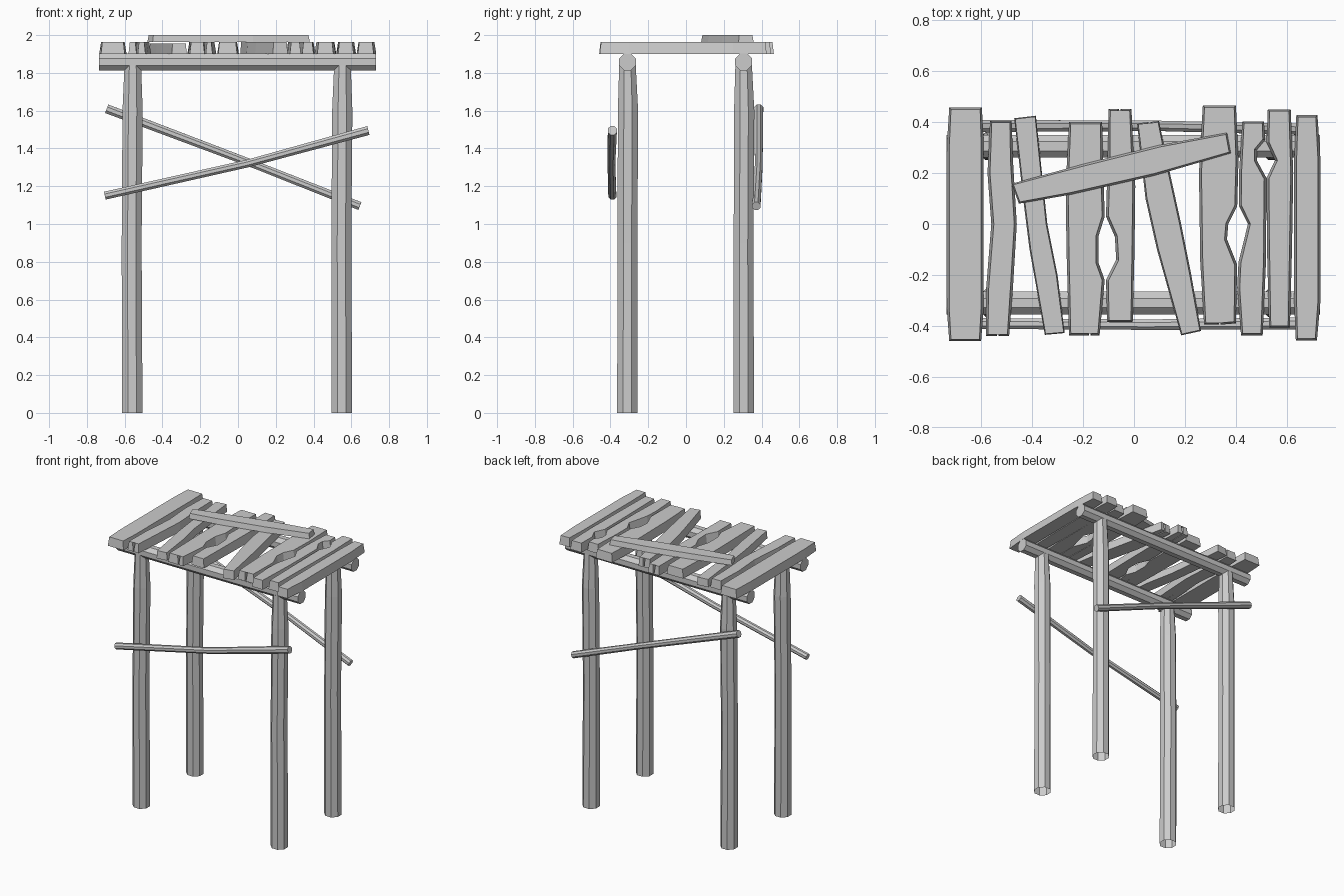
import bpy, bmesh
from mathutils import Vector


def finish(name, bm):
    bmesh.ops.recalc_face_normals(bm, faces=bm.faces[:])
    me = bpy.data.meshes.new(name)
    bm.to_mesh(me)
    bm.free()
    ob = bpy.data.objects.new(name, me)
    bpy.context.collection.objects.link(ob)
    return ob


def log(name, path, radii, sides=8, open_start=False):
    """Faceted round timber following a slightly bent path."""
    from math import cos, sin, pi
    bm = bmesh.new()
    path = [Vector(p) for p in path]
    q = (path[-1] - path[0]).to_track_quat('Z', 'Y')
    rings = []
    for p, r in zip(path, radii):
        rings.append([bm.verts.new(p + q @ Vector((r * cos((i + .5) * 2 * pi / sides),
                                                   r * sin((i + .5) * 2 * pi / sides), 0)))
                      for i in range(sides)])
    for a, b in zip(rings, rings[1:]):
        for i in range(sides):
            j = (i + 1) % sides
            bm.faces.new((a[i], a[j], b[j], b[i]))
    bm.faces.new(rings[-1])
    if not open_start:
        bm.faces.new(rings[0])
    return finish(name, bm)


def plank(name, outline, z0=1.90, z1=1.963, inset=0.01):
    """Board from a counter-clockwise outline; top edge is worn inwards."""
    bm = bmesh.new()
    pts = [Vector(p) for p in outline]
    n = len(pts)
    low, high = [], []
    for i, p in enumerate(pts):
        d1 = (p - pts[i - 1]).normalized()
        d2 = (pts[(i + 1) % n] - p).normalized()
        inward = Vector((-d1.y - d2.y, d1.x + d2.x))
        if inward.length < 0.05:
            inward = d1.copy()
        t = p + inward.normalized() * inset
        low.append(bm.verts.new((p.x, p.y, z0)))
        high.append(bm.verts.new((t.x, t.y, z1)))
    for i in range(n):
        j = (i + 1) % n
        bm.faces.new((low[i], low[j], high[j], high[i]))
    caps = [bm.faces.new(low[::-1]), bm.faces.new(high)]
    bmesh.ops.triangulate(bm, faces=caps)
    bmesh.ops.dissolve_limit(bm, angle_limit=0.01, verts=bm.verts[:], edges=bm.edges[:])
    return finish(name, bm)


# four posts and two beams under the deck
for side, y in (("front", -0.31), ("back", 0.305)):
    for hand, x in (("left", -0.56), ("right", 0.55)):
        log(f"{side}_{hand}_post",
            [(x, y, 0), (x - .003, y, 0.9), (x + .002, y + .003, 1.6), (x + .003, y, 1.85)],
            [0.059, 0.057, 0.058, 0.047], open_start=True)
    log(f"{side}_beam", [(-0.735, y, 1.858), (0, y, 1.858), (0.73, y, 1.858)],
        [0.048, 0.048, 0.048])

# diagonal braces
log("front_brace", [(-0.705, -0.39, 1.15), (0.05, -0.395, 1.32), (0.69, -0.39, 1.495)],
    [0.023, 0.022, 0.026])
log("back_brace", [(-0.695, 0.385, 1.61), (0.1, 0.385, 1.31), (0.645, 0.372, 1.095)],
    [0.026, 0.022, 0.024])

# deck boards, left to right, some split or notched
plank("deck_board_1", [(-.725, -.46), (-.60, -.46), (-.59, -.33), (-.59, .33), (-.597, .457),
                       (-.725, .457), (-.735, .3), (-.735, -.33)])
plank("deck_board_2", [(-.58, -.44), (-.537, -.44), (-.535, -.2), (-.531, -.44), (-.49, -.44),
                       (-.475, -.25), (-.46, 0), (-.475, .25), (-.48, .405), (-.565, .405),
                       (-.575, .2), (-.56, 0), (-.58, -.25)])
plank("deck_board_3", [(-.35, -.435), (-.272, -.428), (-.30, -.2), (-.34, 0), (-.385, .425),
                       (-.47, .415), (-.435, .1), (-.41, -.1)], 1.90, 1.955, .005)
plank("deck_board_4", [(-.255, -.437), (-.177, -.437), (-.174, -.21), (-.171, -.437), (-.135, -.437),
                       (-.115, -.22), (-.14, -.15), (-.14, -.05), (-.115, .03), (-.12, .2),
                       (-.125, .40), (-.255, .40), (-.268, .15), (-.265, -.1)])
plank("deck_board_5", [(-.105, -.385), (-.005, -.385), (.002, -.1), (.005, .15), (-.01, .452),
                       (-.052, .452), (-.055, .29), (-.059, .452), (-.10, .452), (-.105, .2),
                       (-.11, .03), (-.075, -.05), (-.07, -.14), (-.11, -.22)])
plank("deck_board_6", [(.185, -.437), (.263, -.42), (.225, -.2), (.185, 0), (.13, .25), (.098, .405),
                       (.065, .40), (.095, .16), (.056, .40), (.012, .395), (.045, .1),
                       (.09, -.1)], 1.90, 1.963, .006)
plank("deck_board_7", [(.275, -.395), (.333, -.395), (.327, -.02), (.34, -.395), (.40, -.39),
                       (.405, -.16), (.365, -.06), (.37, 0), (.405, .07), (.41, .25), (.40, .465),
                       (.27, .465), (.255, .2), (.26, -.15)])
plank("deck_board_8", [(.42, -.437), (.505, -.437), (.518, -.15), (.52, .18), (.482, .25),
                       (.482, .29), (.515, .33), (.51, .403), (.425, .403), (.412, .2), (.412, .07),
                       (.447, 0), (.41, -.15), (.405, -.25)])
plank("deck_board_9", [(.53, -.407), (.612, -.407), (.62, -.1), (.625, .2), (.615, .45), (.525, .45),
                       (.52, .32), (.553, .25), (.52, .18), (.522, -.1)])
plank("deck_board_10", [(.635, -.457), (.718, -.457), (.732, -.3), (.732, .25), (.72, .427),
                        (.637, .427), (.628, .25), (.628, -.3)])

# loose board lying across the deck
plank("loose_board", [(-.452, .08), (-.25, .115), (.08, .19), (.38, .278), (.365, .358),
                      (.1, .31), (-.2, .235), (-.48, .158)], 1.963, 2.0, .008)
